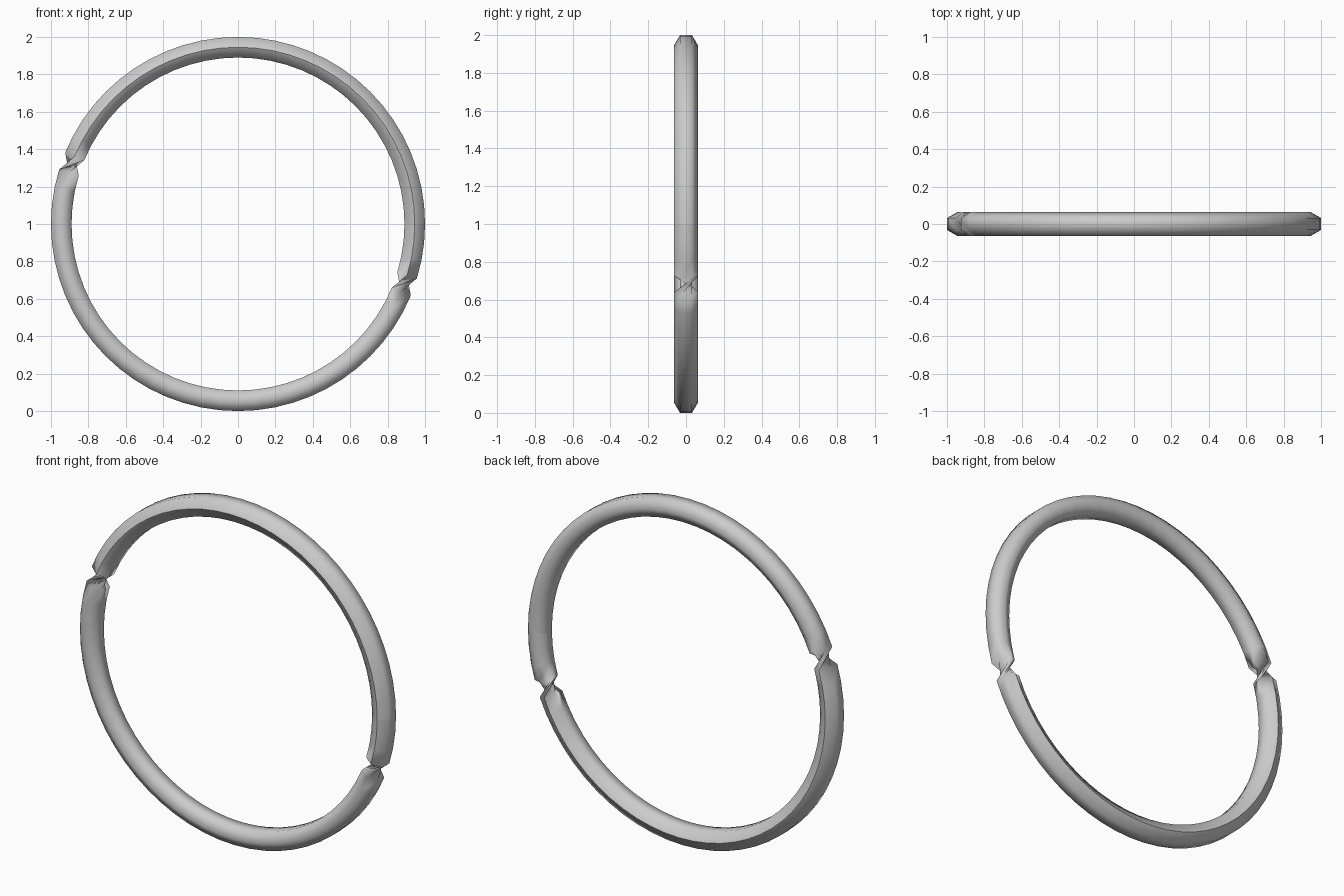
import bpy, bmesh
from math import cos, sin, pi

if "Cube" in bpy.data.objects:
    bpy.data.objects.remove(bpy.data.objects["Cube"])

SEGS, SIDES = 64, 6
R, r = 0.945, 0.0635

bm = bmesh.new()

# Hexagonal sections swept round the ring; the lower run is rolled half a turn,
# which makes the two pinched twists between neighbouring sections.
rings = []
for i in range(SEGS):
    a = 2 * pi * i / SEGS
    roll = pi if 29 <= i <= 60 else 0
    ring = []
    for j in range(SIDES):
        b = 2 * pi * j / SIDES + roll
        d = R + r * sin(b)
        ring.append(bm.verts.new((d * cos(a), -r * cos(b), 1 + d * sin(a))))
    rings.append(ring)

for i in range(SEGS):
    p, q = rings[i], rings[(i + 1) % SEGS]
    for j in range(SIDES):
        k = (j + 1) % SIDES
        bm.faces.new((p[j], p[k], q[k], q[j])).smooth = True

# Sharp seams: one along the ring, one across its start
for i in range(SEGS):
    bm.edges.get((rings[i][0], rings[(i + 1) % SEGS][0])).smooth = False
for j in range(SIDES):
    bm.edges.get((rings[0][j], rings[0][(j + 1) % SIDES])).smooth = False

bmesh.ops.recalc_face_normals(bm, faces=bm.faces)
mesh = bpy.data.meshes.new("twisted_ring")
bm.to_mesh(mesh)
bm.free()
bpy.context.collection.objects.link(bpy.data.objects.new("twisted_ring", mesh))
